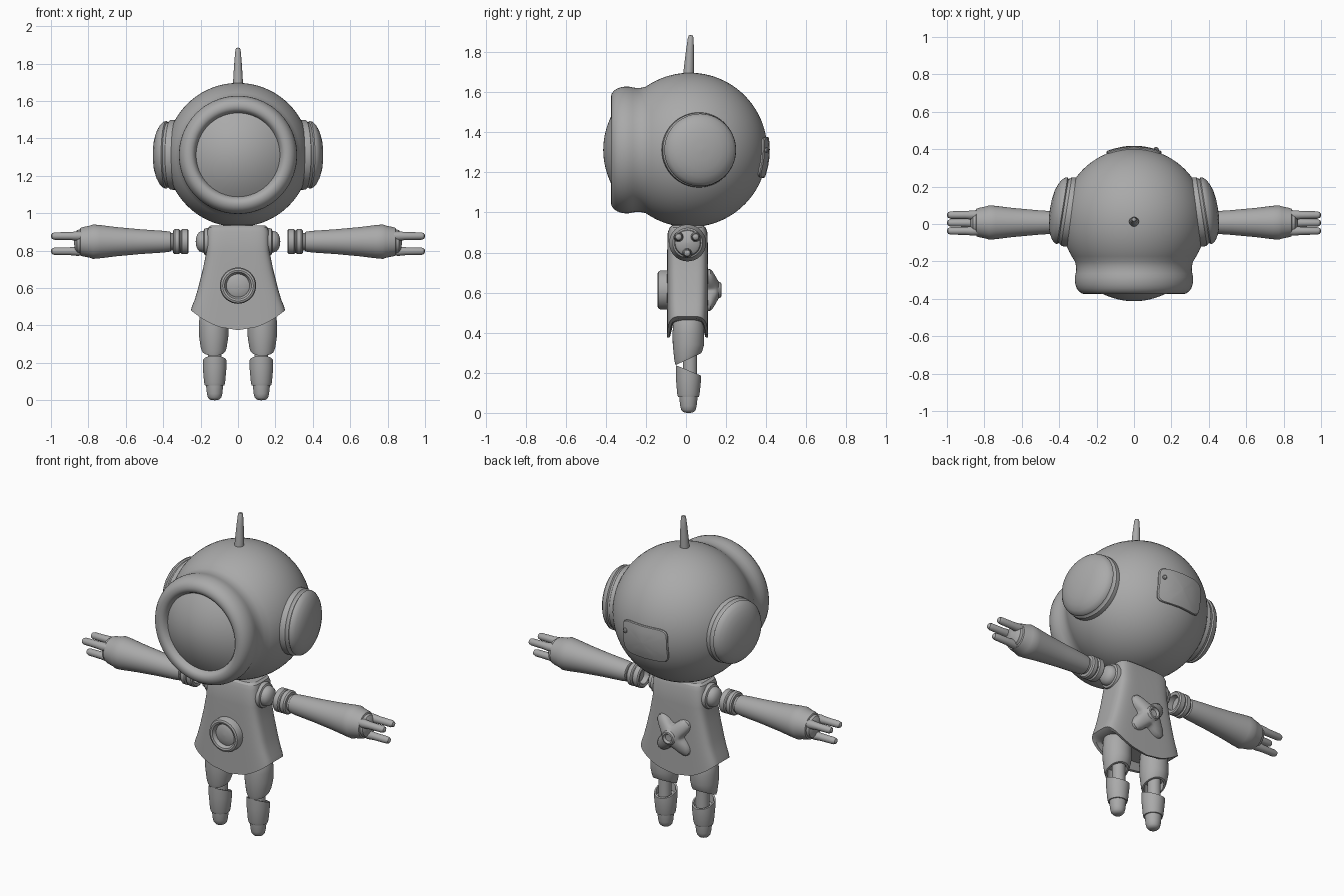
import bpy, bmesh, math
from mathutils import Vector

grey = bpy.data.materials.new("mid_grey")
grey.diffuse_color = (0.4, 0.4, 0.4, 1)
HEAD = Vector((0, 0.02, 1.312))
R = 0.385


def loft(name, rings, angle=35):
    """Skin a list of equal point rings and close both ends."""
    bm = bmesh.new()
    vs = [[bm.verts.new(p) for p in ring] for ring in rings]
    n = len(vs[0])
    for a, b in zip(vs, vs[1:]):
        for i in range(n):
            j = (i + 1) % n
            bm.faces.new((a[i], a[j], b[j], b[i]))
    bm.faces.new(vs[0])
    bm.faces.new(vs[-1])
    bmesh.ops.remove_doubles(bm, verts=bm.verts, dist=1e-5)
    bmesh.ops.recalc_face_normals(bm, faces=bm.faces)
    me = bpy.data.meshes.new(name)
    bm.to_mesh(me)
    bm.free()
    me.materials.append(grey)
    ob = bpy.data.objects.new(name, me)
    bpy.context.collection.objects.link(ob)
    bpy.ops.object.select_all(action='DESELECT')
    ob.select_set(True)
    bpy.context.view_layer.objects.active = ob
    bpy.ops.object.shade_smooth_by_angle(angle=math.radians(angle))
    return ob


def lathe(name, profile, origin, axis, n=40, warp=None, angle=35):
    """Spin (radius, distance) points about an axis; warp edits each point."""
    q = Vector(axis).to_track_quat('Z', 'Y')
    rings = []
    for r, d in profile:
        r = max(r, 0.0005)
        ring = []
        for i in range(n):
            t = 2 * math.pi * i / n
            p = Vector(origin) + q @ Vector((r * math.cos(t), r * math.sin(t), d))
            ring.append(warp(p) if warp else p)
        rings.append(ring)
    return loft(name, rings, angle)


def super_ellipse(t, n):
    f = lambda v: math.copysign(abs(v) ** (2 / n), v)
    return f(math.cos(t)), f(math.sin(t))


# helmet: sphere running forward into a rounded visor rim
helmet = [(R * math.sin(math.radians(a)), -R * math.cos(math.radians(a)))
          for a in range(0, 123, 4)]
helmet += [(.315, .222), (.310, .245), (.309, .265), (.312, .285), (.316, .305),
           (.316, .325), (.313, .345), (.306, .364), (.295, .380), (.280, .391),
           (.262, .395), (.247, .392), (.236, .384), (.228, .370), (.222, .355)]
lathe("helmet", helmet, HEAD, (0, -1, 0), 72)
lathe("visor_glass", [(.224 * i / 12, .433 - .07 * (i / 12) ** 2)
                      for i in range(13)] + [(.224, .35)], HEAD, (0, -1, 0), 64)

# antenna, leaning slightly back
lathe("antenna", [(.027, 0), (.025, .05), (.019, .14), (.014, .195), (.010, .205),
                  (0, .208)], (0, .012, 1.678), (0, .06, 1), 20)

# curved hatch and knob on the back of the helmet
hatch = []
for s, h in ((1, -.01), (1, .008), (.96, .013), (.7, .013), (.4, .013), (.02, .013)):
    ring = []
    for i in range(48):
        u, v = super_ellipse(2 * math.pi * i / 48, 6)
        x, z = .145 * s * u, -.037 + .1 * s * v
        d = Vector((x, math.sqrt(R * R - x * x - z * z), z)).normalized()
        ring.append(HEAD + d * (R + h))
    hatch.append(ring)
loft("back_hatch", hatch)
knob = Vector((.115, math.sqrt(R * R - .115 ** 2), .0)).normalized()
lathe("hatch_knob", [(.013, .38), (.013, .403), (.008, .408), (0, .409)], HEAD, knob, 16)

# torso: flaring rounded box with a hem that rises at the sides
torso = []
for z, hw, depth, hem in ((.935, .145, .078, 0), (.925, .158, .09, 0), (.90, .166, .099, 0),
                          (.80, .168, .102, 0), (.70, .188, .102, 0), (.60, .213, .102, 0),
                          (.53, .231, .102, .1), (.45, .245, .102, .55), (.375, .252, .102, 1),
                          (.378, .235, .088, 1), (.43, .20, .075, .5)):
    ring = []
    for i in range(64):
        u, v = super_ellipse(2 * math.pi * i / 64, 5)
        x = hw * u
        ring.append((x, .008 + depth * v, z + hem * .105 * (x / .25) ** 2))
    torso.append(ring)
loft("torso", torso, 30)
lathe("neck", [(.08, .9), (.08, .97)], (0, .01, 0), (0, 0, 1), 32)

# chest dial with a dished centre
lathe("chest_dial", [(.097, .05), (.097, .128), (.092, .138), (.082, .142), (.072, .139),
                     (.066, .128), (.062, .118), (.056, .121), (.03, .127), (0, .129)],
      (0, 0, .613), (0, -1, 0), 48)

# back pack: four-cornered star swelling into a round nozzle
pack = []
for y, star, scale in ((.09, .036, .105), (.122, .034, .10), (.134, .028, .09), (.146, .014, .075),
                       (.156, .005, .058), (.163, 0, .042), (.175, 0, .036),
                       (.177, 0, .028), (.165, 0, .02), (.164, 0, .001)):
    ring = []
    for i in range(64):
        t = 2 * math.pi * i / 64
        r = scale - star * math.cos(4 * t)
        ring.append((r * math.cos(t), y, .613 + r * math.sin(t)))
    pack.append(ring)
loft("back_pack", pack)

for side, s in (("right", 1), ("left", -1)):
    # ear pads, turned slightly backwards
    a = math.radians(9)
    axis = (s * math.cos(a), math.sin(a), 0)
    lathe(side + "_ear_pad", [(.182, .28), (.187, .35), (.185, .366), (.176, .374), (.174, .382),
                              (.181, .388), (.178, .400), (.163, .417), (.135, .433),
                              (.10, .445), (.05, .453), (0, .455)],
          HEAD - Vector((0, .01, 0)), axis, 56)

    # shoulder socket and ball
    arm = (0, .008, .848)
    lathe(side + "_shoulder", [(.07, .12), (.074, .165), (.069, .18), (.058, .184), (.057, .192),
                               (.052, .207), (.036, .219), (.018, .225), (0, .226)],
          arm, (s, 0, 0), 32)

    # arm with ridged open cuff, widening to the wrist
    lathe(side + "_arm", [(0, .30), (.042, .30), (.044, .268), (.06, .265), (.067, .271),
                          (.067, .300), (.060, .306), (.060, .310), (.067, .316), (.067, .338),
                          (.061, .346), (.046, .348), (.046, .358), (.053, .362), (.058, .40),
                          (.066, .52), (.078, .65), (.089, .74), (.092, .775), (.086, .79),
                          (.078, .83), (.074, .842), (.066, .845), (.062, .86), (.045, .872),
                          (0, .878)], arm, (s, 0, 0), 40)
    for i, (y, z) in enumerate(((-.037, .878), (.048, .878), (.006, .797))):
        lathe(f"{side}_finger_{i + 1}", [(.022, .82), (.025, .86), (.021, .90), (.020, .98),
                                         (.015, .994), (.007, .999), (0, 1.0)],
              (0, y, z), (s, 0, 0), 16)

    # legs: thigh and shin sleeves with slanted openings over a thin inner leg
    def slant_thigh(p):
        if p.z < .34:
            p.z += (p.y - .012) * .45 * (.34 - p.z) / .07
        return p

    def slant_shin(p):
        if p.z > .15:
            p.z -= (p.y - .012) * .4 * (p.z - .15) / .06
        return p

    lathe(side + "_thigh", [(0, .49), (.06, .49), (.074, .47), (.079, .40), (.078, .34),
                            (.070, .285), (.064, .268), (.054, .268), (.052, .31), (0, .31)],
          (s * .13, .012, 0), (0, 0, 1), 36, slant_thigh)
    lathe(side + "_inner_leg", [(.036, .15), (.036, .36)], (s * .125, .02, 0), (0, 0, 1), 24)
    lathe(side + "_shin", [(0, .18), (.05, .18), (.054, .212), (.063, .212), (.063, .17),
                           (.056, .095), (.052, .08), (0, .08)],
          (s * .125, .012, 0), (0, 0, 1), 36, slant_shin)
    lathe(side + "_foot", [(.047, .10), (.045, .07), (.041, .035), (.036, .015),
                           (.026, .004), (.012, .0005), (0, 0)],
          (s * .125, .012, 0), (0, 0, 1), 28)
